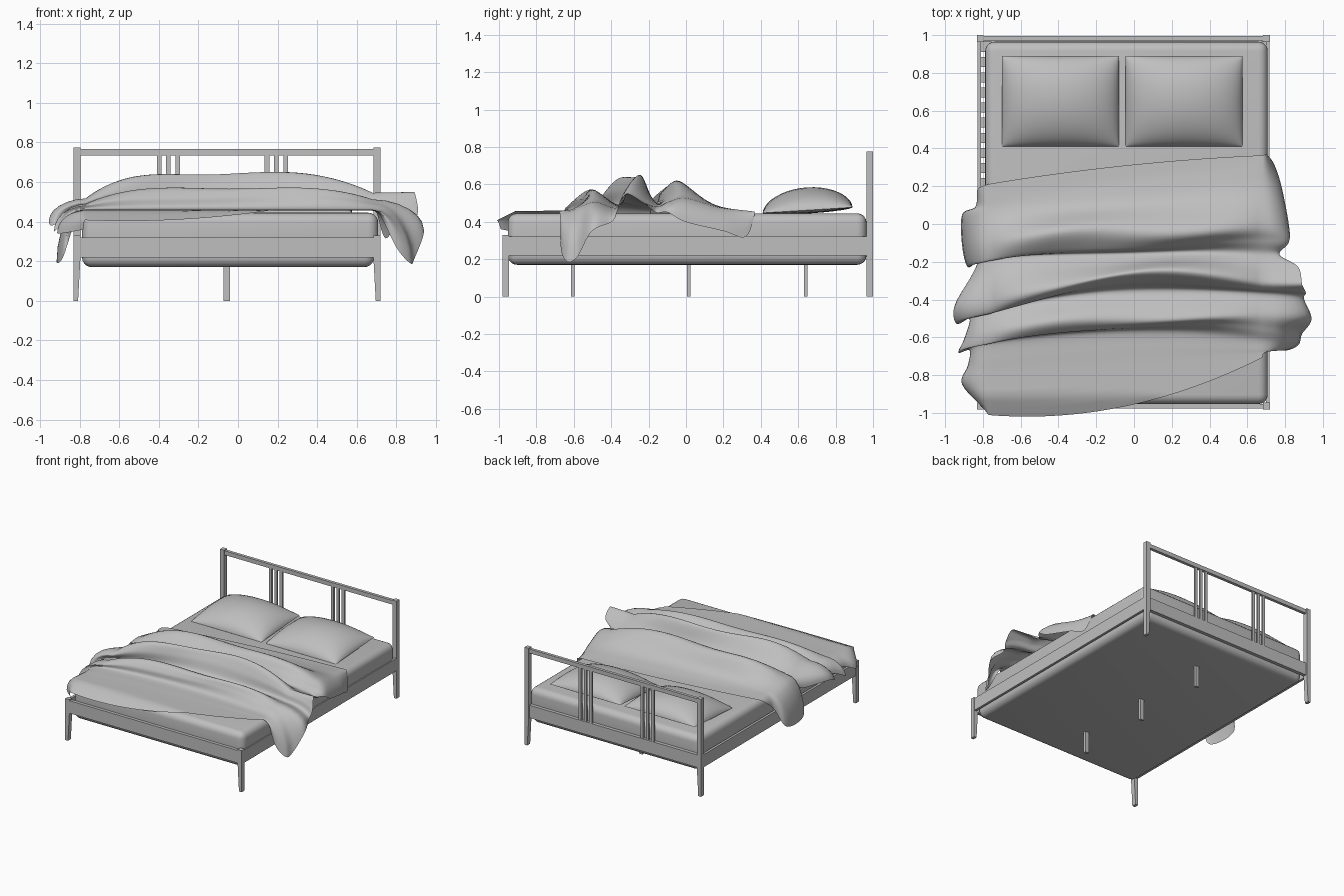
import bpy, bmesh, math

old = bpy.data.objects.get("Cube")
if old:
    bpy.data.objects.remove(old, do_unlink=True)

grey = bpy.data.materials.new("light_grey")
grey.use_nodes = True
colour = (0.52, 0.52, 0.52, 1)
grey.diffuse_color = colour
grey.node_tree.nodes["Principled BSDF"].inputs["Base Color"].default_value = colour


def finish(name, bm, smooth_angle=None, recalc=True):
    if recalc:
        bmesh.ops.recalc_face_normals(bm, faces=bm.faces)
    mesh = bpy.data.meshes.new(name)
    bm.to_mesh(mesh)
    bm.free()
    mesh.materials.append(grey)
    obj = bpy.data.objects.new(name, mesh)
    bpy.context.collection.objects.link(obj)
    if smooth_angle:
        bpy.ops.object.select_all(action='DESELECT')
        obj.select_set(True)
        bpy.context.view_layer.objects.active = obj
        bpy.ops.object.shade_smooth_by_angle(angle=math.radians(smooth_angle))
    return obj


def box(name, xs, ys, zs, bevel=0):
    bm = bmesh.new()
    bmesh.ops.create_cube(bm, size=1)
    for v in bm.verts:
        v.co = [lo + (c + 0.5) * (hi - lo) for c, (lo, hi) in zip(v.co, (xs, ys, zs))]
    if bevel:
        bmesh.ops.bevel(bm, geom=bm.edges[:], offset=bevel, segments=5,
                        profile=0.5, affect='EDGES')
    return finish(name, bm, 40 if bevel else None)


def post(name, outer, side, y, top):
    """Square post whose inner face narrows towards the floor."""
    profile = [(0, 0), (0.024, 0), (0.036, 0.22), (0.036, top), (0, top)]
    bm = bmesh.new()
    face = bm.faces.new([bm.verts.new((outer - side * a, y, z)) for a, z in profile])
    ext = bmesh.ops.extrude_face_region(bm, geom=[face])
    for v in ext["geom"]:
        if isinstance(v, bmesh.types.BMVert):
            v.co.y += 0.036
    return finish(name, bm)


def grid_faces(bm, rows):
    for a, b in zip(rows, rows[1:]):
        for i in range(len(a) - 1):
            bm.faces.new((a[i], b[i], b[i + 1], a[i + 1]))


# Frame: posts, rails and headboard bars
LEFT, RIGHT = -0.832, 0.72
for label, outer, side in (("right", LEFT, -1), ("left", RIGHT, 1)):
    post("front_leg_" + label, outer, side, -0.982, 0.33)
    post("head_post_" + label, outer, side, 0.964, 0.775)
    inner = outer - side * 0.022
    box("side_rail_" + label, sorted((outer - side * 0.003, inner)),
        (-0.95, 0.97), (0.22, 0.32))
span = (LEFT + 0.03, RIGHT - 0.03)
box("foot_rail", span, (-0.978, -0.952), (0.22, 0.32))
box("head_lower_rail", span, (0.964, 0.992), (0.22, 0.32))
box("head_top_rail", span, (0.97, 0.994), (0.735, 0.768))
for start in (-0.41, 0.135):
    for i in range(3):
        x = start + i * 0.047
        box("head_bar", (x, x + 0.023), (0.975, 0.99), (0.31, 0.74))

# Slats and centre supports
for i in range(24):
    y = -0.93 + i * 0.08
    box("slat", (LEFT + 0.01, RIGHT - 0.01), (y, y + 0.053), (0.26, 0.275))
for y in (-0.605, 0.015, 0.64):
    box("centre_leg", (-0.072, -0.04), (y - 0.01, y + 0.01), (0, 0.18))

# Mattress on a slightly narrower sprung base
box("mattress", (-0.788, 0.708), (-0.953, 0.965), (0.23, 0.445), bevel=0.05)
box("mattress_base", (-0.788, 0.688), (-0.953, 0.965), (0.17, 0.36), bevel=0.05)


# Pillows: two puffed sheets joined along a flat seam
def pillow(name, x0, x1, y0=0.41, y1=0.89, n=20):
    bm = bmesh.new()
    for puff in (0.122, -0.018):
        rows = []
        for j in range(n + 1):
            v = -math.cos(math.pi * j / n)
            row = []
            for i in range(n + 1):
                u = -math.cos(math.pi * i / n)
                full = max(0, (1 - u * u) * (1 - v * v)) ** 0.55
                seam = 0.462 + 0.015 * v
                row.append(bm.verts.new(((x0 + x1) / 2 + u * (x1 - x0) / 2,
                                         (y0 + y1) / 2 + v * (y1 - y0) / 2,
                                         seam + puff * full)))
            rows.append(row)
        grid_faces(bm, rows)
    bmesh.ops.remove_doubles(bm, verts=bm.verts, dist=0.0001)
    finish(name, bm, 60)


pillow("pillow_right", -0.70, -0.08)
pillow("pillow_left", -0.045, 0.575)

# Blanket folds from head to foot:
# y at right, middle, left | middle height | right hem x, z | left hem x, z
folds = [
    (.18, .31, .37, .455, -.83, .43, .70, .45),
    (.09, .20, .32, .465, -.84, .35, .74, .32),
    (.05, .09, .20, .50, -.91, .22, .78, .35),
    (-.10, -.03, -.02, .615, -.91, .19, .82, .40),
    (-.22, -.12, -.10, .56, -.88, .23, .82, .45),
    (-.20, -.15, -.16, .50, -.83, .40, .77, .45),
    (-.28, -.20, -.22, .54, -.86, .39, .87, .50),
    (-.45, -.27, -.31, .645, -.95, .41, .89, .55),
    (-.53, -.32, -.37, .58, -.94, .38, .91, .46),
    (-.50, -.36, -.40, .49, -.87, .42, .90, .40),
    (-.60, -.49, -.51, .57, -.90, .38, .94, .35),
    (-.68, -.54, -.58, .53, -.93, .35, .89, .21),
    (-.67, -.57, -.64, .47, -.87, .40, .87, .19),
    (-.75, -.68, -.67, .46, -.88, .38, .80, .27),
    (-.85, -.80, -.65, .458, -.91, .34, .72, .43),
    (-.99, -.965, -.61, .458, -.78, .36, .68, .455),
]


def blend(p, q, r, s, t):
    return 0.5 * (2 * q + (r - p) * t + (2 * p - 5 * q + 4 * r - s) * t * t
                  + (3 * q - p - 3 * r + s) * t ** 3)


def fold_row(k, t):
    pick = [folds[min(max(k + d, 0), len(folds) - 1)] for d in (-1, 0, 1, 2)]
    return [blend(*c, t) for c in zip(*pick)]


def blanket_point(row, u, phase):
    yr, ym, yl, high, xr, zr, xl, zl = row
    y = ym + (yl - yr) / 2 * u + ((yl + yr) / 2 - ym) * u * u
    base = min(high, 0.46)
    core = 0.8
    t = max(-1, min(1, u / core))
    lift = high - base
    fall = 0.7 if t < 0 else 0.5
    z = base + lift * (1 - fall * t ** 4)
    # Creases deepen with the height of the fold
    z += lift * 0.04 * math.sin(7 * u + phase * 1.7)
    y += lift * 0.1 * math.sin(5 * u + phase)
    # Hem at the foot bends over the mattress edge
    z -= 0.5 * max(0, -0.91 - y)
    x = -0.045 + 0.725 * t
    if abs(u) > core:
        # Side hem rolls outwards past the mattress and then drops
        d = (abs(u) - core) / (1 - core) * math.pi / 2
        hx, hz = (xl, zl) if u > 0 else (xr, zr)
        x += (hx - x) * math.sin(d)
        z += (hz - z) * (1 - math.cos(d))
    return x, y, z


bm = bmesh.new()
steps, cols = 6, 60
rows = []
for k in range(len(folds) - 1):
    last = k == len(folds) - 2
    for j in range(steps + last):
        row = fold_row(k, j / steps)
        rows.append([bm.verts.new(blanket_point(row, 2 * i / cols - 1, k + j / steps))
                     for i in range(cols + 1)])
grid_faces(bm, rows)
# Sheet faces upwards
bmesh.ops.recalc_face_normals(bm, faces=bm.faces)
if sum(f.normal.z for f in bm.faces) < 0:
    bmesh.ops.reverse_faces(bm, faces=bm.faces)
finish("blanket", bm, 60, recalc=False)
